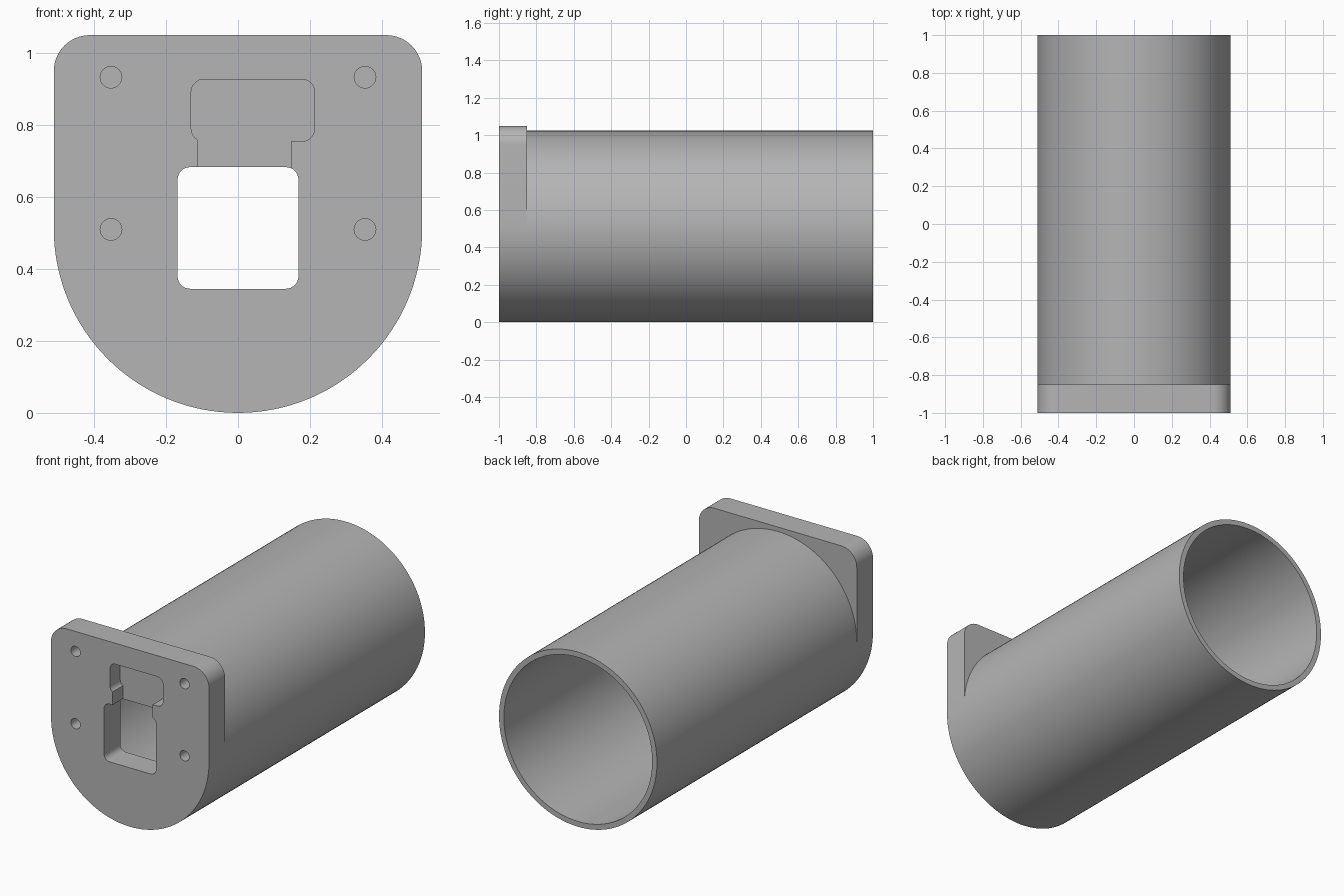
import bpy, bmesh
from math import sin, cos, pi, radians

old = bpy.data.objects.get("Cube")
if old:
    bpy.data.objects.remove(old, do_unlink=True)

R = 0.512          # tube radius, also the height of its axis
BORE = 0.481
FRONT, BACK, PLATE_BACK = -1.0, 1.0, -0.85
POCKET_BACK = -0.905

grey = bpy.data.materials.new("plain grey")
grey.use_nodes = True
colour = (0.46, 0.46, 0.46, 1)
grey.diffuse_color = colour
grey.node_tree.nodes["Principled BSDF"].inputs["Base Color"].default_value = colour


def arc(x, z, r, start, end, steps):
    """Points along an arc, angles in degrees."""
    angles = [radians(start + (end - start) * i / steps) for i in range(steps + 1)]
    return [(x + r * cos(a), z + r * sin(a)) for a in angles]


def circle(x, z, r, steps):
    return arc(x, z, r, 0, 360, steps)[:-1]


def rounded_box(x0, x1, z0, z1, r):
    corners = [(x1 - r, z1 - r), (x0 + r, z1 - r), (x0 + r, z0 + r), (x1 - r, z0 + r)]
    return [p for i, (x, z) in enumerate(corners)
            for p in arc(x, z, r, 90 * i, 90 * i + 90, 8)]


def prism(name, profile, y0, y1):
    """Extrude an x-z profile along y."""
    bm = bmesh.new()
    face = bm.faces.new([bm.verts.new((x, y0, z)) for x, z in profile])
    ext = bmesh.ops.extrude_face_region(bm, geom=[face])
    moved = [v for v in ext["geom"] if isinstance(v, bmesh.types.BMVert)]
    bmesh.ops.translate(bm, verts=moved, vec=(0, y1 - y0, 0))
    bmesh.ops.recalc_face_normals(bm, faces=bm.faces)
    mesh = bpy.data.meshes.new(name)
    bm.to_mesh(mesh)
    bm.free()
    mesh.materials.append(grey)
    obj = bpy.data.objects.new(name, mesh)
    bpy.context.collection.objects.link(obj)
    return obj


def combine(target, tool, operation):
    """Apply a boolean and remove the tool object."""
    tool.hide_render = True
    mod = target.modifiers.new(tool.name, "BOOLEAN")
    mod.operation, mod.object, mod.solver = operation, tool, "EXACT"
    bpy.context.view_layer.objects.active = target
    bpy.ops.object.modifier_apply(modifier=mod.name)
    bpy.data.objects.remove(tool, do_unlink=True)


# Round body with a square-shouldered mounting plate at the front
body = prism("tube_with_mounting_plate", circle(0, R, R, 128), FRONT, BACK)
r = 0.1
shoulders = ([(R, R)] + arc(R - r, 1.05 - r, r, 0, 90, 12)
             + arc(r - R, 1.05 - r, r, 90, 180, 12) + [(-R, R), (-0.3, 0.45), (0.3, 0.45)])
combine(body, prism("plate_shoulders", shoulders, FRONT, PLATE_BACK), "UNION")

# Hollow inside, open at the back
combine(body, prism("bore", circle(0, R, BORE, 128), PLATE_BACK, BACK + 0.1), "DIFFERENCE")

# Square window through the plate
window = rounded_box(-0.168, 0.168, 0.345, 0.683, 0.035)
combine(body, prism("window", window, FRONT - 0.1, PLATE_BACK + 0.05), "DIFFERENCE")

# Shallow pocket above the window, joined to it by a neck
pocket = rounded_box(-0.13, 0.213, 0.755, 0.927, 0.035)
combine(body, prism("pocket", pocket, FRONT - 0.1, POCKET_BACK), "DIFFERENCE")
neck = [(-0.113, 0.64), (0.147, 0.64), (0.147, 0.8), (-0.113, 0.8)]
combine(body, prism("neck", neck, FRONT - 0.1, POCKET_BACK), "DIFFERENCE")

# Four blind screw holes
for x in (-0.353, 0.353):
    for z in (0.51, 0.933):
        combine(body, prism("screw_hole", circle(x, z, 0.03, 32), FRONT - 0.1, -0.9),
                "DIFFERENCE")

# Smooth curved walls, crisp edges
bpy.ops.object.select_all(action="DESELECT")
body.select_set(True)
bpy.context.view_layer.objects.active = body
bpy.ops.object.shade_smooth_by_angle(angle=radians(30))
